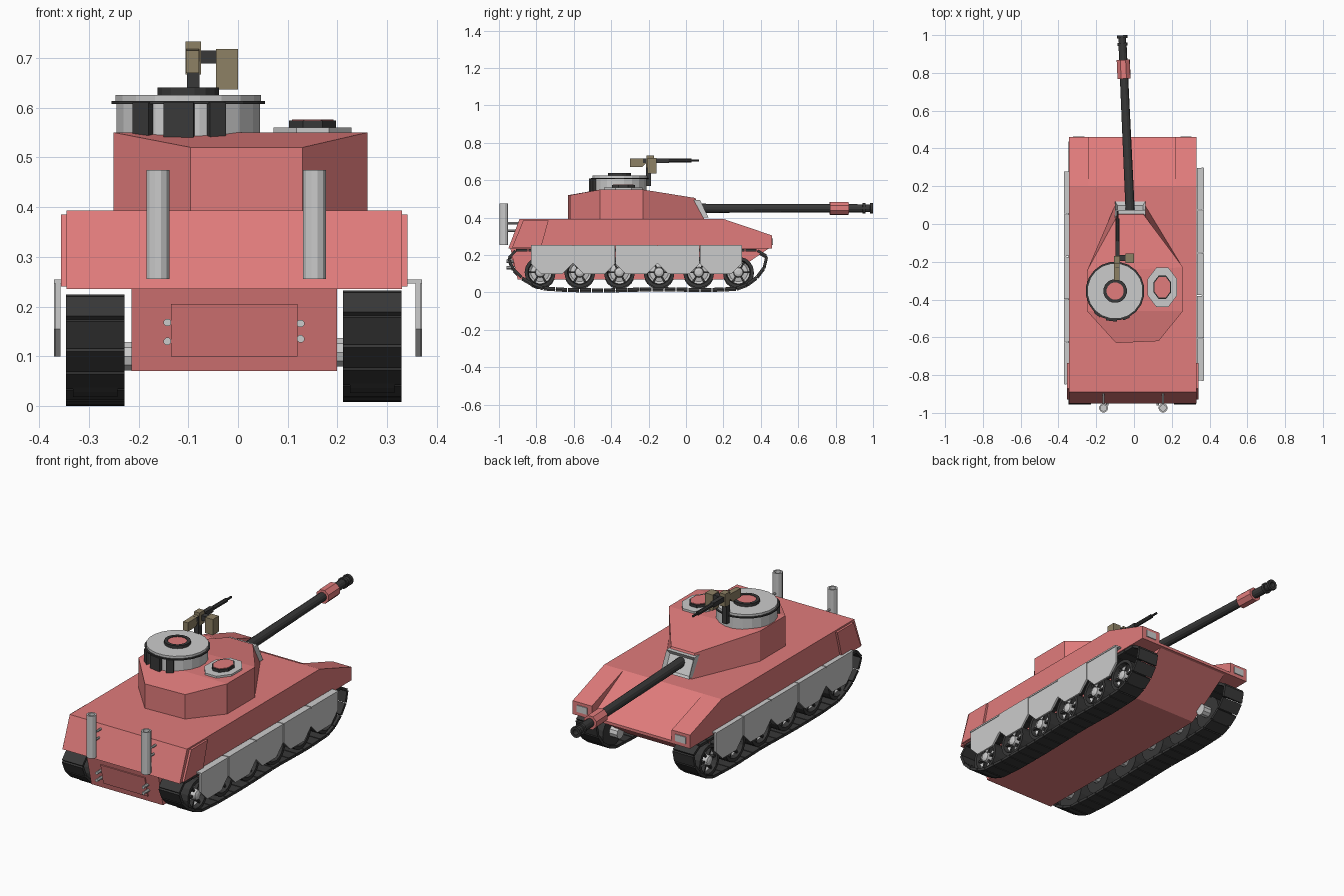
import bpy, bmesh
from math import sin, cos, pi, radians, atan2
from mathutils import Vector, Matrix

if "Cube" in bpy.data.objects:
    bpy.data.objects.remove(bpy.data.objects["Cube"])


def material(name, rgb):
    m = bpy.data.materials.new(name)
    m.diffuse_color = (*rgb, 1)
    m.use_nodes = True
    m.node_tree.nodes["Principled BSDF"].inputs["Base Color"].default_value = m.diffuse_color
    return m


RED = material("red_paint", (0.75, 0.2, 0.2))
DARK = material("dark_metal", (0.04, 0.04, 0.04))
TAN = material("tan_paint", (0.27, 0.22, 0.13))


def finish(bm, name, mat=None):
    bmesh.ops.remove_doubles(bm, verts=bm.verts, dist=1e-5)
    bmesh.ops.recalc_face_normals(bm, faces=bm.faces)
    me = bpy.data.meshes.new(name)
    bm.to_mesh(me)
    bm.free()
    ob = bpy.data.objects.new(name, me)
    bpy.context.collection.objects.link(ob)
    if mat:
        me.materials.append(mat)
    return ob


def add_box(bm, c, s, rot=Matrix()):
    m = Matrix.Translation(c) @ rot @ Matrix.Diagonal((*s, 1))
    bmesh.ops.create_cube(bm, size=1, matrix=m)


def box(name, c, s, mat=None, rot=Matrix()):
    bm = bmesh.new()
    add_box(bm, c, s, rot)
    return finish(bm, name, mat)


def prism_x(name, prof, x0, x1, mat=None, inset=0):
    """Extrude a (y, z) side profile along x."""
    bm = bmesh.new()
    f = bm.faces.new([bm.verts.new((x0, y, z)) for y, z in prof])
    ext = bmesh.ops.extrude_face_region(bm, geom=[f])["geom"]
    bmesh.ops.translate(bm, vec=(x1 - x0, 0, 0), verts=[v for v in ext if isinstance(v, bmesh.types.BMVert)])
    bmesh.ops.recalc_face_normals(bm, faces=bm.faces)
    if inset:
        front = max(bm.faces, key=lambda q: q.normal.y)
        bmesh.ops.inset_individual(bm, faces=[front], thickness=inset, depth=-inset)
    return finish(bm, name, mat)


def lathe(name, prof, loc, axis=(0, 0, 1), seg=16, mat=None, scale=(1, 1)):
    """Revolve (radius, height) points about an axis through loc."""
    bm = bmesh.new()
    rot = Vector((0, 0, 1)).rotation_difference(Vector(axis)).to_matrix().to_4x4()
    m = Matrix.Translation(loc) @ rot
    rings = []
    for r, h in prof:
        r = max(r, 1e-4)
        rings.append([bm.verts.new(m @ Vector((r * scale[0] * cos(2 * pi * (i + .5) / seg),
                                               r * scale[1] * sin(2 * pi * (i + .5) / seg), h)))
                      for i in range(seg)])
    for a, b in zip(rings, rings[1:]):
        for i in range(seg):
            j = (i + 1) % seg
            bm.faces.new((a[i], a[j], b[j], b[i]))
    bm.faces.new(rings[0])
    bm.faces.new(rings[-1])
    return finish(bm, name, mat)


def rod(name, r, h0, h1, loc, axis=(0, 0, 1), seg=12, mat=None, scale=(1, 1)):
    return lathe(name, [(r, h0), (r, h1)], loc, axis, seg, mat, scale)


# Hull
prism_x("upper_hull", [(-.95, .235), (-.89, .393), (.2, .393), (.46, .25), (.46, .235)], -.345, .33, RED)
prism_x("lower_hull", [(-.94, .24), (-.9, .07), (.2, .07), (.45, .24)], -.214, .199, RED)
prism_x("rear_hatch", [(-.938, .205), (-.914, .1), (-.9, .1), (-.92, .205)], -.135, .12, RED)
for x0, x1, inner in ((-.345, -.24, -.24), (.22, .33, .22)):
    prism_x("front_fender", [(.2, .393), (.46, .305), (.46, .236), (.3, .3)], x0, x1, RED)
    mid = (x0 + x1) / 2
    box("headlamp", (mid, .458, .272), (.06, .012, .035))
for x0, x1 in ((-.356, -.34), (.325, .341)):
    prism_x("side_panel", [(-.93, .24), (-.87, .385), (-.735, .385), (-.775, .24)], x0, x1, RED)

# Rear bolts and exhaust pipes
for x, zs in ((-.142, (.13, .168)), (.126, (.135, .166))):
    for z in zs:
        rod("bolt", .008, -.03, .02, (x, -.93, z), (0, 1, 0), 8)
for x in (-.161, .154):
    lathe("exhaust_pipe", [(.024, .255), (.024, .475), (.016, .475), (.016, .42)], (x, -.974, 0), seg=12)
    for z in (.33, .37):
        rod("exhaust_bracket", .006, -.97, -.885, (x, 0, z), (0, 1, 0), 8)

# Running gear
PATH = [(-.91, .217), (.39, .217), (.43, .195), (.435, .165), (.41, .11), (.36, .055), (.29, .016), (.1, .008),
        (-.14, .014), (-.4, .007), (-.62, .008), (-.77, .018), (-.86, .055), (-.92, .11), (-.95, .17), (-.945, .2)]


def resample(path, n):
    pts = [Vector(p) for p in path] + [Vector(path[0])]
    segs = [(a, b, (b - a).length) for a, b in zip(pts, pts[1:])]
    total = sum(s[2] for s in segs)
    out = []
    for i in range(n):
        d = total * i / n
        for a, b, l in segs:
            if d <= l:
                out.append(a.lerp(b, d / l))
                break
            d -= l
    return out


for side, cx, dz in ((-1, -.287, 0), (1, .27, .008)):
    word = "left" if side < 0 else "right"
    bm = bmesh.new()
    pts = resample(PATH, 46)
    for a, b in zip(pts, pts[1:] + pts[:1]):
        d, c = b - a, (a + b) / 2
        rot = Matrix.Rotation(atan2(d.y, d.x), 4, 'X')
        add_box(bm, (cx, c.x, c.y + dz), (.118, d.length * .93, .014), rot)
    finish(bm, word + "_track", DARK)
    for i in range(6):
        loc = (cx, -.78 + .212 * i, .1 + dz)
        ax = (side, 0, 0)
        lathe(word + "_tyre", [(.066, -.045), (.083, -.045), (.083, .045), (.066, .045), (.06, .025), (.06, -.025),
                               (.066, -.045)], loc, ax, 18, DARK)
        lathe(word + "_wheel", [(.062, -.03), (.062, .025), (.05, .015), (.028, .02), (.024, .045), (.012, .05)],
              loc, ax, 18)
        bm = bmesh.new()
        for k in range(6):
            rot = Matrix.Rotation(k * pi / 3, 4, 'X')
            add_box(bm, Vector(loc) + rot @ Vector((side * .025, .042, 0)), (.02, .04, .01), rot)
        finish(bm, word + "_spokes", DARK)
        rod(word + "_axle", .03, -.09, .02, loc, ax, 10)
    # Skirt plates dip between the wheels
    for i in range(5):
        y0, y1 = -.83 + .226 * i - (.02 if side < 0 else 0), -.605 + .226 * i - (.02 if side < 0 else 0)
        prof = [(y0, .25), (y1, .25), (y1, .155), (y1 - .055, .1), (y0 + .055, .1), (y0, .155)]
        x = side * (.362 + .003 * (i % 2))
        prism_x(word + "_skirt", prof, x - .005, x + .005)
        box(word + "_skirt_flange", (side * .352, (y0 + y1) / 2, .25), (.036, y1 - y0 - .004, .008))

# Turret
bm = bmesh.new()
outline = [(-.095, -.63, .52), (.13, -.62, .52), (.26, -.46, .55), (.26, -.23, .55),
           (.06, .1, .505), (-.1, .1, .505), (-.25, -.25, .55), (-.25, -.46, .55)]
low = [bm.verts.new((x, y, .385)) for x, y, z in outline]
top = [bm.verts.new((x * (.85 if y > 0 else 1), y - (.05 if y > 0 else 0), z)) for x, y, z in outline]
bm.faces.new(low)
for i in range(8):
    j = (i + 1) % 8
    bm.faces.new((low[i], low[j], top[j], top[i]))
for q in ((0, 1, 2, 7), (7, 2, 3, 6), (6, 3, 4, 5)):
    bm.faces.new([top[i] for i in q])
finish(bm, "turret", RED)

# Main gun
prism_x("gun_mantlet", [(.03, .4), (.12, .4), (.075, .495), (.03, .495)], -.1, .06, inset=.018)
base, aim = (-.02, .06, .45), (-.043, .94, 0)
lathe("gun_barrel", [(.025, 0), (.022, .89), (.022, .885), (.028, .885), (.028, .9), (.02, .9), (.02, .925),
                     (.028, .925), (.028, .94), (.014, .94), (.014, .88)], base, aim, 12, DARK)
rod("barrel_sleeve", .037, .71, .81, base, aim, 8, RED)

# Commander cupola
C = Vector((-.1, -.355, 0))
lathe("cupola", [(.146, .53), (.146, .608), (.148, .612), (.148, .625)], C, seg=20)
rod("cupola_ring", .156, .607, .613, C, seg=20, mat=DARK)
lathe("cupola_hatch_rim", [(.063, .62), (.063, .64), (.046, .64), (.046, .63)], C, seg=16, mat=DARK)
rod("cupola_hatch", .047, .62, .637, C, seg=16, mat=RED)
for deg, w in ((-127, .04), (-97, .06), (-68, .035)):
    rot = Matrix.Rotation(radians(deg), 4, 'Z')
    box("vision_block", C + rot @ Vector((.145, 0, .575)), (.03, w, .07), DARK, rot)

# Loader hatch
H = (.15, -.335, 0)
rod("loader_hatch_ring", 1, .545, .56, H, seg=8, scale=(.085, .112))
rod("loader_hatch_rim", 1, .555, .574, H, seg=8, scale=(.051, .067), mat=DARK)
rod("loader_hatch_lid", 1, .56, .5765, H, seg=8, scale=(.045, .06), mat=RED)

# Roof machine gun
box("mount_post", (-.09, -.2, .64), (.026, .026, .14), DARK)
box("gun_body", (-.088, -.16, .705), (.022, .14, .024), DARK)
box("gun_cradle", (-.09, -.19, .7), (.032, .04, .066), TAN)
prism_x("gun_stock", [(-.3, .67), (-.235, .67), (-.215, .69), (-.19, .69), (-.19, .718), (-.3, .715)], -.105, -.078, TAN)
rod("gun_jacket", .011, -.1, .03, (-.088, 0, .706), (0, 1, 0), 8, DARK)
rod("gun_muzzle", .006, .02, .07, (-.088, 0, .706), (0, 1, 0), 8, DARK)
box("ammo_feed", (-.06, -.18, .702), (.04, .03, .026), DARK)
box("ammo_box", (-.022, -.182, .677), (.044, .05, .082), TAN)
